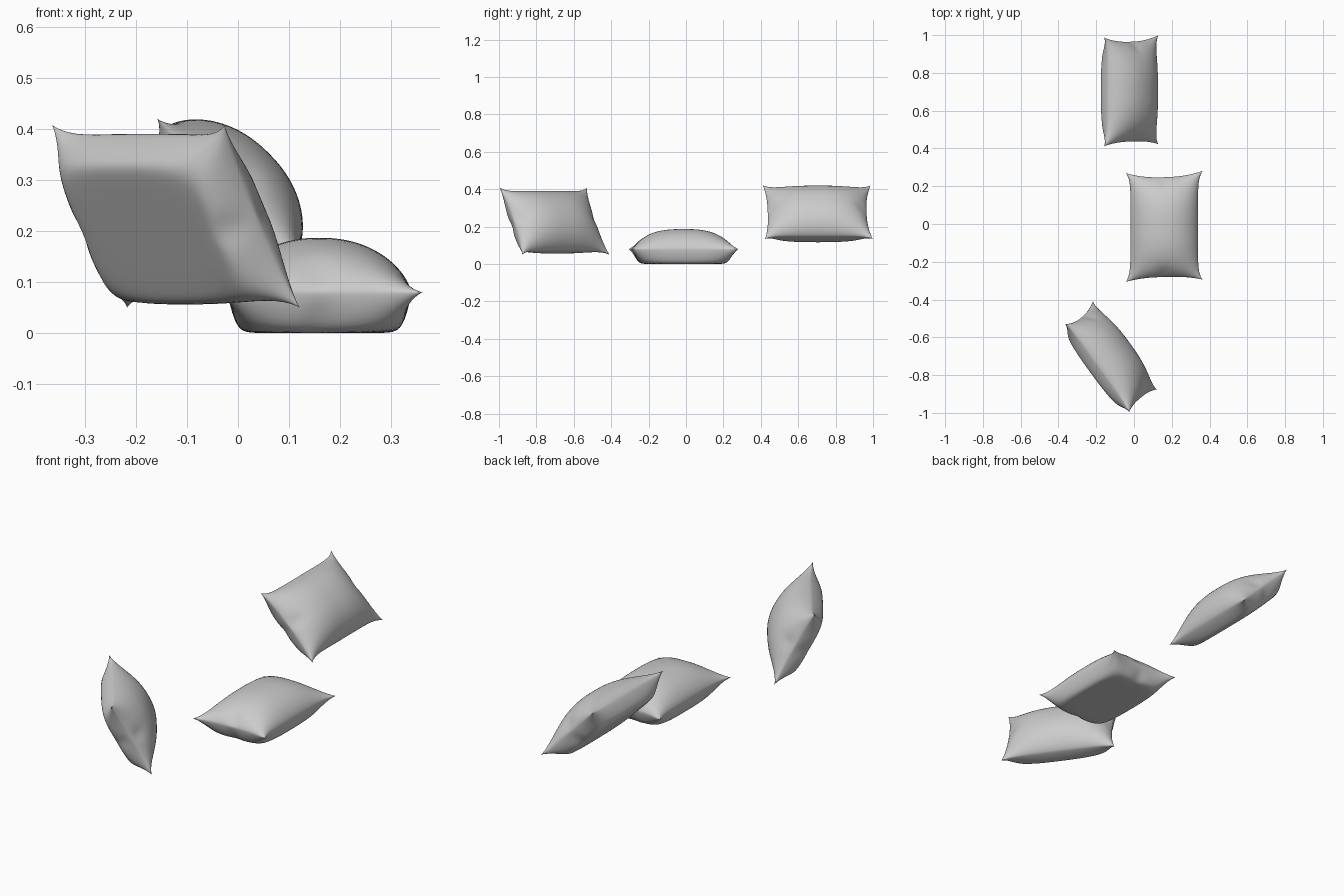
import bpy, bmesh
from math import sin, pi, exp, radians

if "Cube" in bpy.data.objects:
    bpy.data.objects.remove(bpy.data.objects["Cube"])

N = 44  # grid cells per side


def pillow_point(u, v, side):
    """Map the unit square to the top (side=1) or bottom (side=-1) of a pillow."""
    # seam outline with pulled-out corners
    x = u * (0.179 + 0.024 * abs(v) ** 8)
    y = v * (0.264 + 0.024 * abs(u) ** 2.5) + 0.006 * u * abs(v) ** 3 - 0.004 * (1 - u * u) * abs(v)
    # stuffing profile, pinched in at the middle of the short ends
    f = max(0.0, (1 - abs(u) ** 2.2) * (1 - abs(v) ** 2.6)) ** 0.65
    f *= 1 - 0.3 * exp(-(u / 0.18) ** 2 - ((1 - abs(v)) / 0.15) ** 2)
    if side > 0:
        return x, y, 0.107 * f
    # underside is pressed flat
    d = 0.19 * f
    if d > 1e-6:
        d = (d ** -6 + 0.0803 ** -6) ** (-1 / 6)
    return x, y, -d


def pillow(name, location, rotation):
    bm = bmesh.new()
    ts = [sin((2 * i / N - 1) * pi / 2) for i in range(N + 1)]
    for side in (1, -1):
        g = [[bm.verts.new(pillow_point(u, v, side)) for v in ts] for u in ts]
        for i in range(N):
            for j in range(N):
                q = [g[i][j], g[i + 1][j], g[i + 1][j + 1], g[i][j + 1]]
                bm.faces.new(q if side > 0 else q[::-1])
    # sew the two halves along the seam
    seam = [v for v in bm.verts if abs(v.co.z) < 1e-6]
    bmesh.ops.remove_doubles(bm, verts=seam, dist=1e-5)
    for face in bm.faces:
        face.smooth = True
    mesh = bpy.data.meshes.new(name)
    bm.to_mesh(mesh)
    bm.free()
    ob = bpy.data.objects.new(name, mesh)
    bpy.context.collection.objects.link(ob)
    ob.location = location
    ob.rotation_euler = [radians(a) for a in rotation]
    return ob


# lying flat, leaning back, and leaning back turned sideways
pillow("flat_pillow", (0.16, -0.0125, 0.08), (0, 0, 0))
pillow("leaning_pillow", (-0.015, 0.705, 0.277), (0, 45, 0))
pillow("turned_pillow", (-0.122, -0.703, 0.229), (0, 62, 36))
